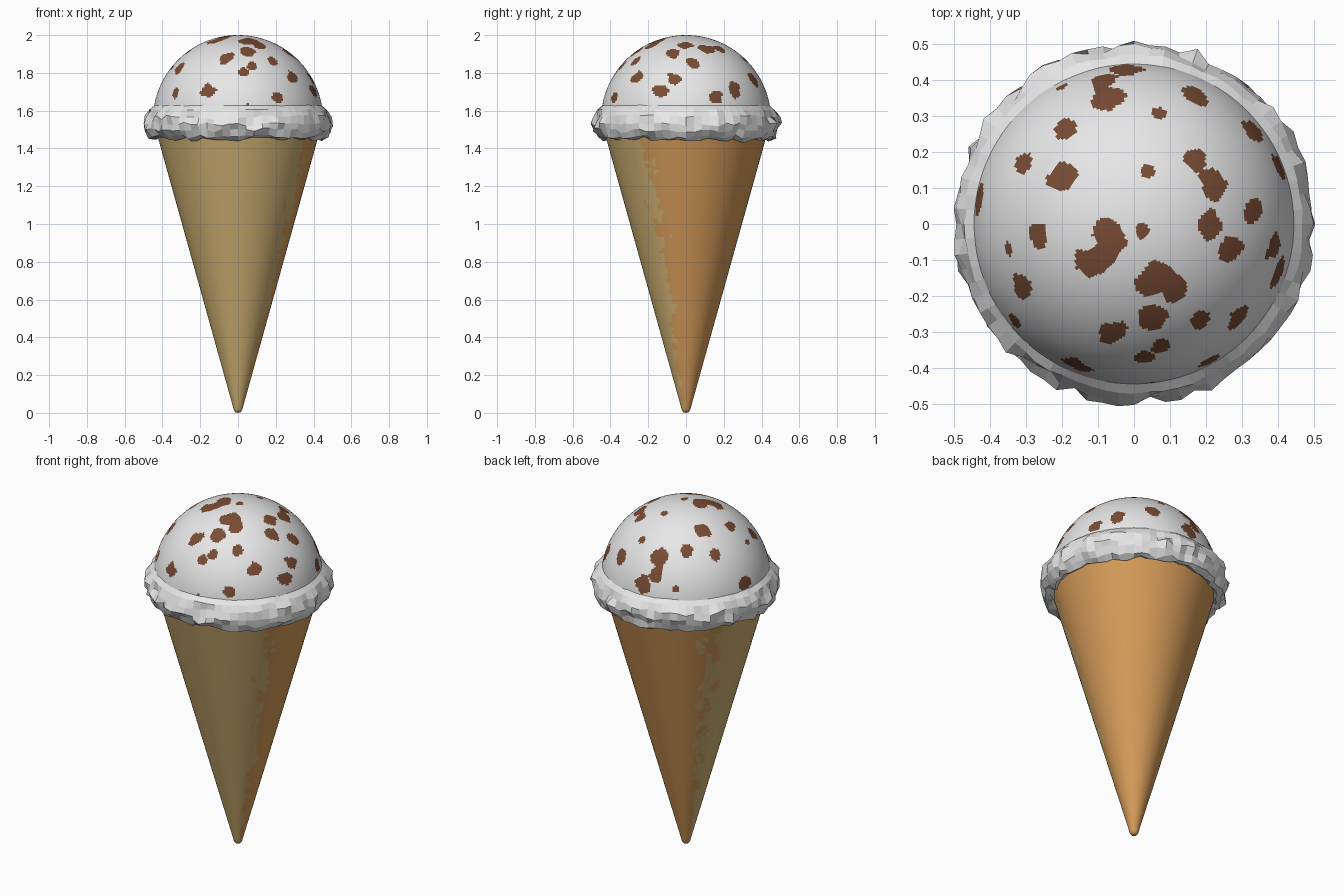
import bpy
import bmesh
import math
import random
from mathutils import Vector, noise

random.seed(4)
cube = bpy.data.objects.get("Cube")
if cube:
    bpy.data.objects.remove(cube, do_unlink=True)


def material(name, color):
    mat = bpy.data.materials.new(name)
    mat.use_nodes = True
    mat.diffuse_color = (*color, 1)
    mat.node_tree.nodes["Principled BSDF"].inputs["Base Color"].default_value = (*color, 1)
    return mat


cream = material("vanilla cream", (0.8, 0.8, 0.8))
chocolate = material("chocolate", (0.19, 0.072, 0.034))
toasted = material("toasted wafer", (0.67, 0.33, 0.1))
pale = material("pale wafer", (0.63, 0.44, 0.17))


def revolve(name, profile, segments, mats, rule=None, shift=None, smooth=True):
    """Spin a bottom-to-top (radius, z) profile; zero radius makes a pole."""
    bm = bmesh.new()
    rings = []
    for r, z in profile:
        if r < 1e-5:
            rings.append([bm.verts.new((0, 0, z))])
            continue
        ring = []
        for i in range(segments):
            a = math.tau * i / segments
            p = Vector((r * math.cos(a), r * math.sin(a), z))
            ring.append(bm.verts.new(shift(p, len(rings)) if shift else p))
        rings.append(ring)
    for low, high in zip(rings, rings[1:]):
        for i in range(segments):
            j = (i + 1) % segments
            if len(low) == 1:
                corners = (low[0], high[j], high[i])
            elif len(high) == 1:
                corners = (low[i], low[j], high[0])
            else:
                corners = (low[i], low[j], high[j], high[i])
            face = bm.faces.new(corners)
            face.smooth = smooth
            if rule:
                face.material_index = rule(face.calc_center_median())
    mesh = bpy.data.meshes.new(name)
    bm.to_mesh(mesh)
    bm.free()
    for mat in mats:
        mesh.materials.append(mat)
    obj = bpy.data.objects.new(name, mesh)
    bpy.context.collection.objects.link(obj)
    return obj


# Wafer cone with a rounded tip, paler on one side with a mottled border
PALE_SIDE = Vector((math.cos(math.radians(240)), math.sin(math.radians(240)), 0))


def wafer_rule(p):
    side = Vector((p.x, p.y, 0)).normalized().dot(PALE_SIDE)
    blotch = noise.noise(Vector((p.x * 16, p.y * 16, p.z * 9)))
    fleck = noise.noise(p * 38)
    return 1 if side + 0.4 * blotch + 0.2 * fleck > 0 else 0


rows = 120
cone_profile = [(0, 0), (0.015, 0.004)]
cone_profile += [(0.022 + 0.408 * i / rows, 0.015 + 1.465 * i / rows) for i in range(rows + 1)]
revolve("wafer_cone", cone_profile, 144, [toasted, pale], wafer_rule)

# Scoop dome with chocolate chips: x, y and size in hundredths
RADIUS, CENTER = 0.45, 1.55
CHIPS = [
    (-2, 43, 5), (-8, 40, 4), (-7, 35, 5), (7, 31, 2), (17, 36, 4), (33, 26, 4),
    (40, 16, 4), (17, 18, 3), (22, 11, 4), (4, 15, 2), (-19, 26, 4), (-20, 13, 4),
    (-31, 17, 3), (-43, 7, 4), (-27, -3, 3), (-35, -7, 2), (-7, -4, 5), (-11, -10, 5),
    (2, -2, 2), (21, 0, 4), (27, -7, 4), (33, 4, 4), (39, -6, 4), (40, -14, 4),
    (6, -16, 5), (11, -18, 4), (5, -26, 4), (-6, -30, 4), (18, -27, 3), (29, -26, 4),
    (7, -34, 3), (3, -37, 3), (21, -38, 3), (-16, -39, 4), (-31, -17, 4), (-33, -27, 3),
    (5, -44, 1), (-20, 38, 2),
]
chips = []
for x, y, size in CHIPS:
    x, y = x / 100, y / 100
    height = math.sqrt(max(0, RADIUS ** 2 - x * x - y * y))
    chips.append((Vector((x, y, CENTER + height)), size / 100))


def chip_rule(p):
    wobble = 1 + 0.5 * noise.noise(p * 22)
    return 1 if any((p - c).length < s * wobble for c, s in chips) else 0


rows = 80
dome_profile = []
for i in range(rows + 1):
    a = math.radians(-8 + 98 * i / rows)
    dome_profile.append((RADIUS * math.cos(a), CENTER + RADIUS * math.sin(a)))
dome_profile[-1] = (0, CENTER + RADIUS)
revolve("scoop_dome", dome_profile, 240, [cream, chocolate], chip_rule)

# Crumpled skirt of ice cream around the bottom of the scoop
skirt_profile = [(0.39, 1.475), (0.435, 1.448), (0.465, 1.46), (0.488, 1.495),
                 (0.497, 1.53), (0.487, 1.57), (0.468, 1.605), (0.435, 1.635)]
last = len(skirt_profile) - 1


def crumple(p, row):
    if row in (0, last):
        return p
    out = Vector((p.x, p.y, 0)).normalized()
    amount = 0.4 if row == last - 1 else 1
    bump = 0.022 * noise.noise(p * 15) + random.uniform(-0.008, 0.008)
    lift = 0.022 * noise.noise(p * 11 + Vector((7, 3, 5))) + random.uniform(-0.007, 0.007)
    return p + out * bump * amount + Vector((0, 0, lift * amount))


revolve("scoop_skirt", skirt_profile, 72, [cream], shift=crumple, smooth=False)
